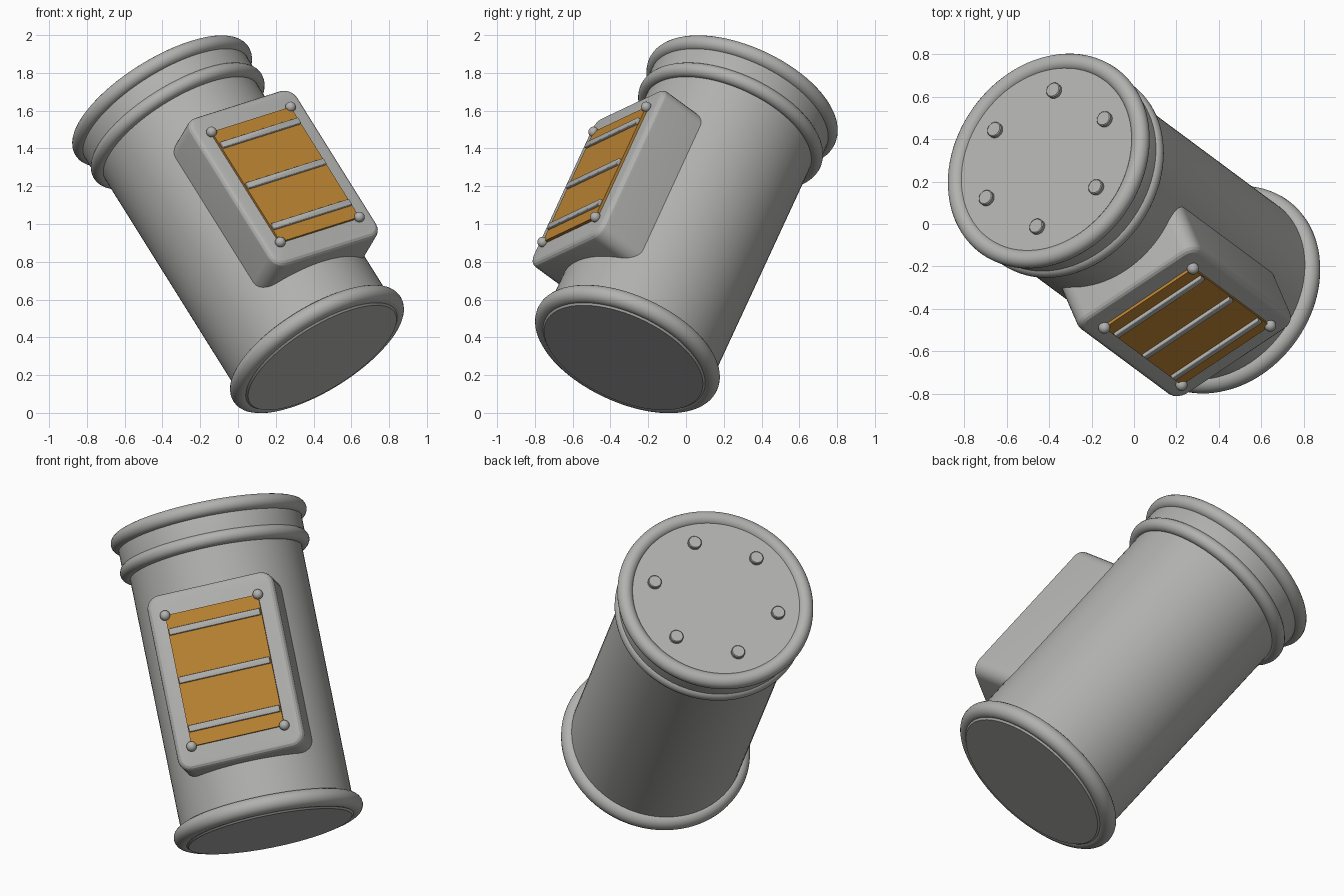
import bpy, bmesh, math
from mathutils import Matrix, Vector

cube = bpy.data.objects.get("Cube")
if cube:
    bpy.data.objects.remove(cube, do_unlink=True)


def make_material(name, rgb):
    mat = bpy.data.materials.new(name)
    mat.use_nodes = True
    mat.diffuse_color = (*rgb, 1)
    mat.node_tree.nodes["Principled BSDF"].inputs["Base Color"].default_value = (*rgb, 1)
    return mat


GREY = make_material("grey metal", (0.44, 0.44, 0.43))
ORANGE = make_material("orange", (0.49, 0.225, 0.031))

# Tilted frame: local z is the can's axis, local -y faces the panel,
# and the origin is the middle of the bottom ring
axis = Vector((-0.493, 0.365, 0.789)).normalized()
side = Vector((0.804, 0.538, 0.256))
side = (side - axis * side.dot(axis)).normalized()
back = axis.cross(side)
FRAME = Matrix((side, back, axis)).transposed().to_4x4()
FRAME.translation = (0.418, -0.31, 0.338)


def finish(name, bm, mat, location=(0, 0, 0), angle=35):
    bmesh.ops.recalc_face_normals(bm, faces=bm.faces[:])
    mesh = bpy.data.meshes.new(name)
    bm.to_mesh(mesh)
    bm.free()
    mesh.materials.append(mat)
    obj = bpy.data.objects.new(name, mesh)
    bpy.context.collection.objects.link(obj)
    obj.matrix_world = FRAME @ Matrix.Translation(location)
    bpy.ops.object.select_all(action="DESELECT")
    obj.select_set(True)
    bpy.context.view_layer.objects.active = obj
    bpy.ops.object.shade_smooth_by_angle(angle=math.radians(angle))
    return obj


def lathe(name, profile, mat, location=(0, 0, 0), steps=96, closed=False):
    """Turn a (radius, height) profile around the local axis."""
    bm = bmesh.new()
    verts = [bm.verts.new((r, 0, z)) for r, z in profile]
    edges = [bm.edges.new(pair) for pair in zip(verts, verts[1:])]
    if closed:
        edges.append(bm.edges.new((verts[-1], verts[0])))
    bmesh.ops.spin(bm, geom=verts + edges, axis=(0, 0, 1), cent=(0, 0, 0),
                   angle=math.tau, steps=steps, use_duplicate=False)
    bmesh.ops.remove_doubles(bm, verts=bm.verts[:], dist=0.0001)
    return finish(name, bm, mat, location)


def ring(name, radius, tube, height):
    circle = [(radius + tube * math.cos(math.tau * i / 20),
               tube * math.sin(math.tau * i / 20)) for i in range(20)]
    return lathe(name, circle, GREY, (0, 0, height), closed=True)


def box(name, size, location, mat, corner=0, front=0):
    """Box with its depth edges rounded by corner and its front rim by front."""
    bm = bmesh.new()
    bmesh.ops.create_cube(bm, size=1)
    bmesh.ops.scale(bm, vec=size, verts=bm.verts[:])
    if corner:
        depth_edges = [e for e in bm.edges
                       if abs(e.verts[0].co.y - e.verts[1].co.y) > size[1] / 2]
        bmesh.ops.bevel(bm, geom=depth_edges, offset=corner, segments=6,
                        profile=0.5, affect="EDGES")
    if front:
        rim = [e for e in bm.edges if all(v.co.y < -size[1] * 0.49 for v in e.verts)]
        bmesh.ops.bevel(bm, geom=rim, offset=front, segments=4,
                        profile=0.5, affect="EDGES")
    return finish(name, bm, mat, location, angle=20)


# Can body with a chamfered foot
lathe("body", [(0, -0.058), (0.452, -0.058), (0.476, -0.033), (0.474, 0), (0.475, 1.5)], GREY)

# Lid collar with a flat top
lathe("lid", [(0.46, 1.49), (0.505, 1.49), (0.506, 1.64), (0.495, 1.684), (0, 1.684)], GREY)

# Rounded rings
ring("bottom_ring", 0.472, 0.05, 0)
ring("lower_lid_ring", 0.483, 0.04, 1.495)
ring("top_ring", 0.498, 0.043, 1.662)

# Six studs on the lid
for i in range(6):
    a = math.tau * i / 6
    lathe(f"lid_stud_{i + 1}", [(0.037, -0.01), (0.037, 0.018), (0.033, 0.022), (0, 0.022)],
          GREY, (0.346 * math.cos(a), 0.346 * math.sin(a), 1.684), steps=24)

# Front panel housing and its orange plate
PANEL_X = 0.007
PANEL_Z = 0.748
FACE = -0.58
box("panel_housing", (0.71, 0.4, 0.99), (PANEL_X, FACE + 0.2, PANEL_Z), GREY, 0.075, 0.035)
box("orange_plate", (0.52, 0.03, 0.738), (PANEL_X, FACE, PANEL_Z), ORANGE)

# Three bars across the plate
for i in (-1, 0, 1):
    box(f"panel_bar_{i + 2}", (0.51, 0.05, 0.037),
        (PANEL_X, FACE - 0.006, PANEL_Z + 0.273 * i), GREY, 0.004, 0.006)

# Round rivets at the plate corners
for sx in (-1, 1):
    for sz in (-1, 1):
        bm = bmesh.new()
        bmesh.ops.create_uvsphere(bm, u_segments=24, v_segments=12, radius=0.028)
        finish(f"{'upper' if sz > 0 else 'lower'}_{'left' if sx > 0 else 'right'}_rivet", bm, GREY,
               (PANEL_X + sx * 0.26, FACE - 0.014, PANEL_Z + sz * 0.369))
